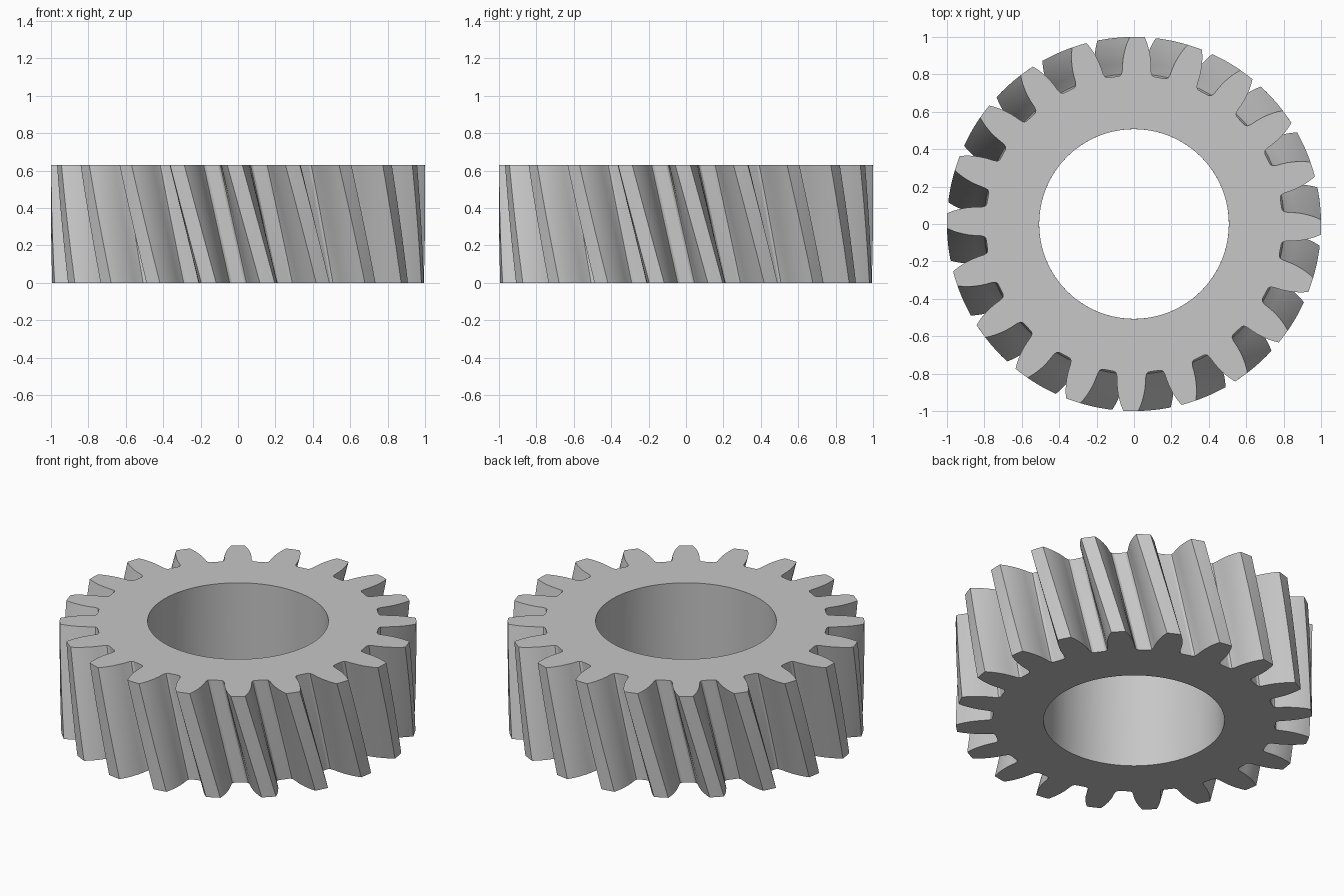
import bpy, bmesh, math

if "Cube" in bpy.data.objects:
    bpy.data.objects.remove(bpy.data.objects["Cube"])

TEETH, HEIGHT, BORE, LAYERS = 20, 0.63, 0.507, 10
BOTTOM_PHASE, TOP_PHASE = math.radians(9), math.radians(-1)

# Half tooth profile from root to tip: (radius, half angle in degrees)
FLANK = [(0.794, 7.9), (0.795, 6.6), (0.803, 5.8), (0.82, 5.4), (0.86, 5.05),
         (0.89, 4.7), (0.92, 4.2), (0.95, 3.6), (0.975, 3.0), (1.0, 2.3)]
tooth = ([(r, -a) for r, a in FLANK] + [(1.0, 0)] +
         [(r, a) for r, a in reversed(FLANK)])
outline = [(r, math.radians(a + 360 / TEETH * t))
           for t in range(TEETH) for r, a in tooth]
count = len(outline)

bm = bmesh.new()


def ring(points, z, phase):
    return [bm.verts.new((r * math.cos(a + phase), r * math.sin(a + phase), z))
            for r, a in points]


def bridge(a, b):
    for i in range(count):
        j = (i + 1) % count
        bm.faces.new((a[i], a[j], b[j], b[i]))


# Twisted stack of toothed rings outside and round rings in the bore
outer, inner = [], []
for k in range(LAYERS + 1):
    f = k / LAYERS
    phase = BOTTOM_PHASE + (TOP_PHASE - BOTTOM_PHASE) * f
    outer.append(ring(outline, HEIGHT * f, phase))
    inner.append(ring([(BORE, a) for r, a in outline], HEIGHT * f, phase))
for k in range(LAYERS):
    bridge(outer[k], outer[k + 1])
    bridge(inner[k + 1], inner[k])

# Flat end faces
bridge(outer[-1], inner[-1])
bridge(inner[0], outer[0])

mesh = bpy.data.meshes.new("helical_gear")
bm.to_mesh(mesh)
bm.free()
gear = bpy.data.objects.new("helical_gear", mesh)
bpy.context.collection.objects.link(gear)

steel = bpy.data.materials.new("grey_metal")
steel.diffuse_color = (0.57, 0.57, 0.57, 1)
steel.use_nodes = True
steel.node_tree.nodes["Principled BSDF"].inputs["Base Color"].default_value = steel.diffuse_color
mesh.materials.append(steel)

# Smooth flanks and bore with sharp rims
bpy.context.view_layer.objects.active = gear
gear.select_set(True)
bpy.ops.object.shade_smooth_by_angle(angle=math.radians(32))
